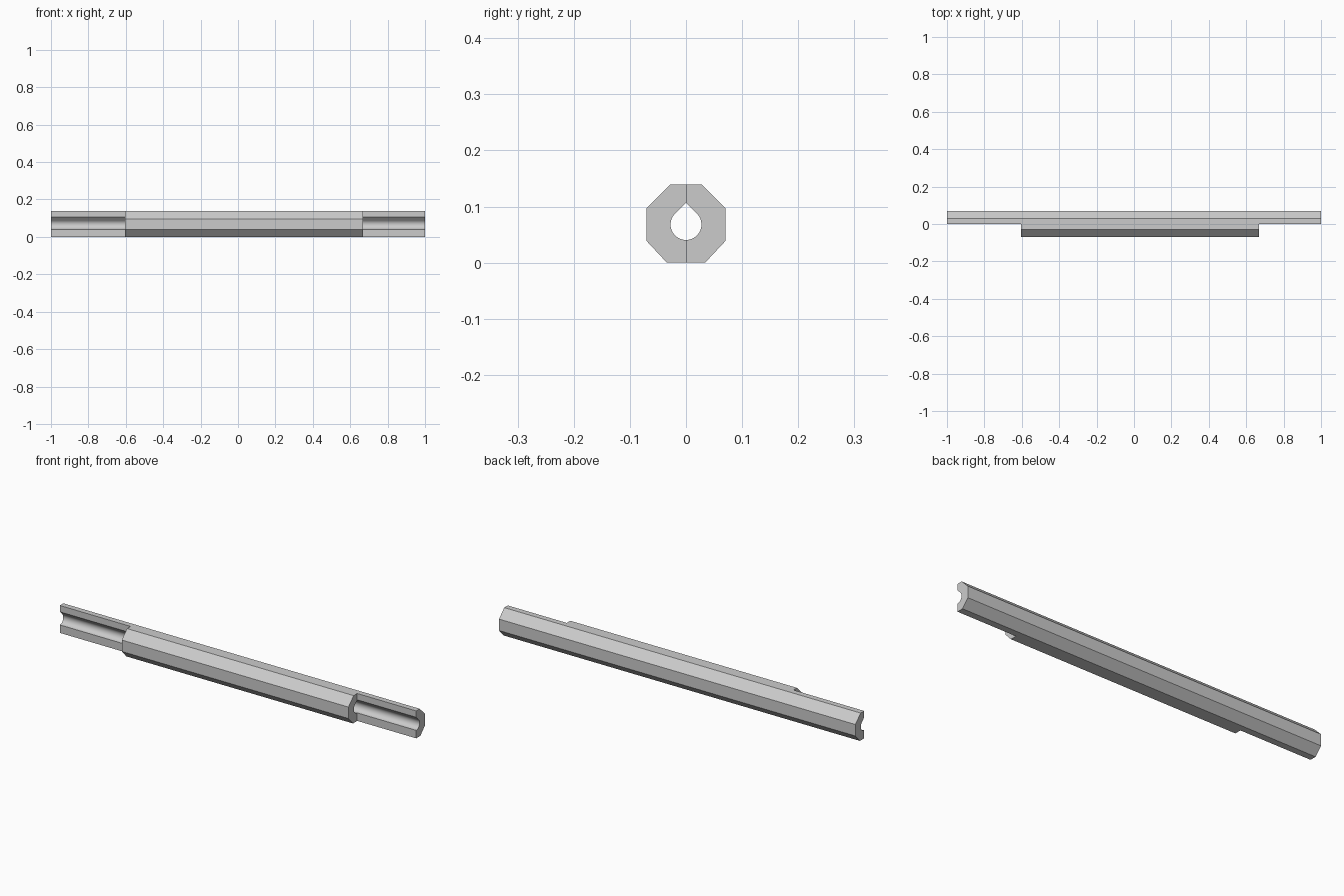
import bpy, bmesh
from math import cos, sin, radians, sqrt

cube = bpy.data.objects.get("Cube")
if cube:
    bpy.data.objects.remove(cube, do_unlink=True)

grey = bpy.data.materials.new("plain grey")
grey.use_nodes = True
colour = (0.6, 0.6, 0.6, 1)
grey.diffuse_color = colour
grey.node_tree.nodes["Principled BSDF"].inputs["Base Color"].default_value = colour


def prism(name, profile, x0, x1):
    """Extrude a (y, z) profile along x."""
    bm = bmesh.new()
    face = bm.faces.new([bm.verts.new((x0, y, z)) for y, z in profile])
    new = bmesh.ops.extrude_face_region(bm, geom=[face])["geom"]
    verts = [v for v in new if isinstance(v, bmesh.types.BMVert)]
    bmesh.ops.translate(bm, verts=verts, vec=(x1 - x0, 0, 0))
    bmesh.ops.recalc_face_normals(bm, faces=bm.faces)
    mesh = bpy.data.meshes.new(name)
    bm.to_mesh(mesh)
    bm.free()
    mesh.materials.append(grey)
    obj = bpy.data.objects.new(name, mesh)
    bpy.context.collection.objects.link(obj)
    return obj


def cut(target, cutter):
    """Subtract the cutter from the target and remove the cutter."""
    cutter.hide_render = True
    mod = target.modifiers.new("cut", "BOOLEAN")
    mod.operation = "DIFFERENCE"
    mod.solver = "EXACT"
    mod.object = cutter
    bpy.context.view_layer.objects.active = target
    bpy.ops.object.modifier_apply(modifier=mod.name)
    bpy.data.objects.remove(cutter, do_unlink=True)


# Eight-sided bar
half = [(0.034, 0), (0.0705, 0.039), (0.0705, 0.097), (0.0285, 0.139)]
octagon = half + [(-y, z) for y, z in reversed(half)]
bar = prism("octagonal_bar", octagon, -1, 1)

# Teardrop bore through the whole length
r, centre = 0.0275, 0.068
arc = [radians(135 + 270 * i / 36) for i in range(37)]
teardrop = [(r * cos(a), centre + r * sin(a)) for a in arc]
teardrop.append((0, centre + r * sqrt(2)))
cut(bar, prism("bore_cutter", teardrop, -1.1, 1.1))

# Front half removed at both ends, leaving open channels
front = [(-0.2, -0.1), (0, -0.1), (0, 0.3), (-0.2, 0.3)]
for x0, x1 in ((-1.2, -0.603), (0.669, 1.2)):
    cut(bar, prism("end_cutter", front, x0, x1))

# Smooth bore, sharp bar edges
bpy.ops.object.select_all(action="DESELECT")
bar.select_set(True)
bpy.context.view_layer.objects.active = bar
bpy.ops.object.shade_smooth_by_angle(angle=radians(30))
